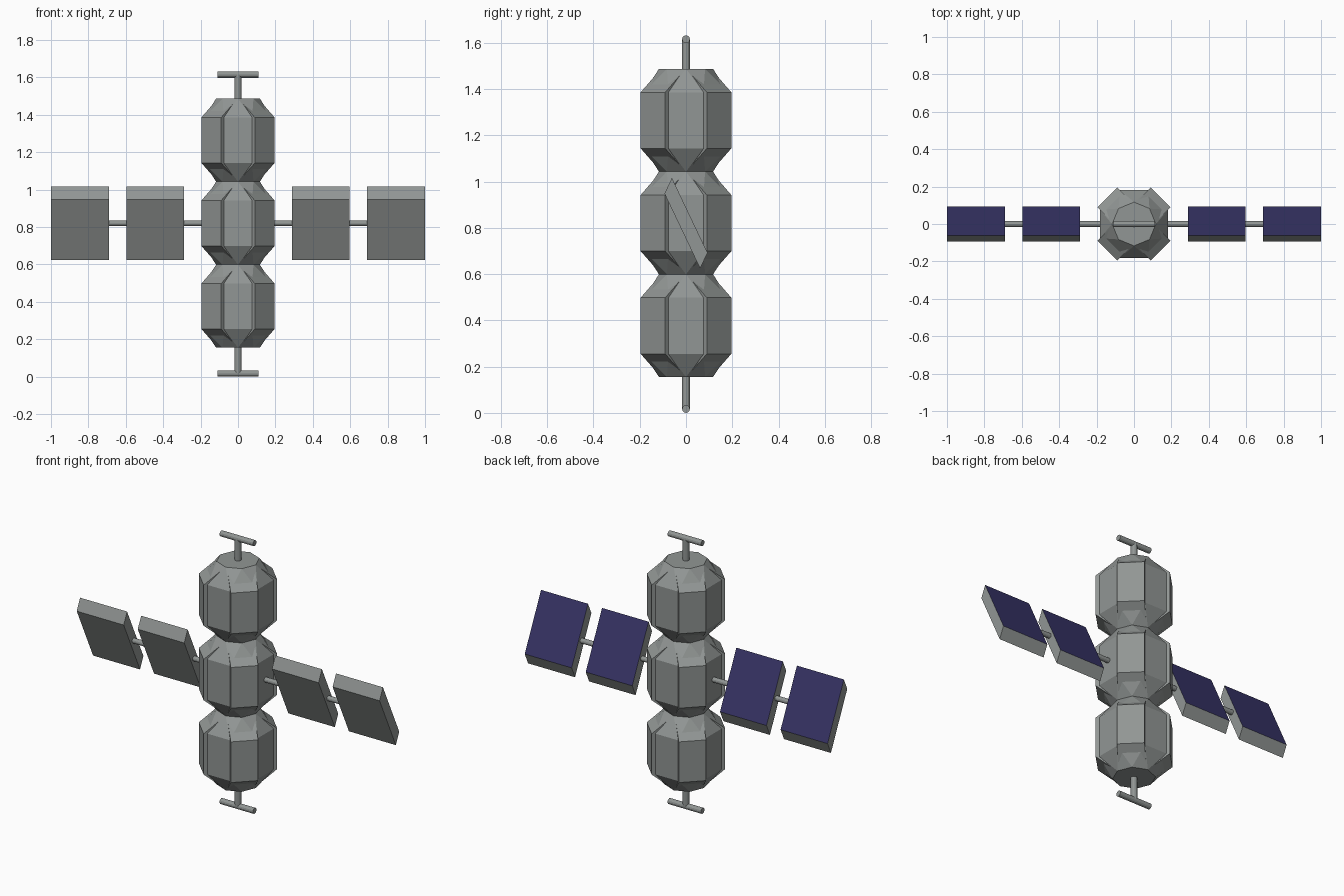
import bpy, bmesh, math
from mathutils import Matrix, Vector

if "Cube" in bpy.data.objects:
    bpy.data.objects.remove(bpy.data.objects["Cube"])


def material(name, rgb):
    m = bpy.data.materials.new(name)
    m.diffuse_color = (*rgb, 1)
    m.use_nodes = True
    m.node_tree.nodes["Principled BSDF"].inputs["Base Color"].default_value = m.diffuse_color
    return m


GREY = material("hull grey", (0.285, 0.305, 0.298))
BLUE = material("solar cell blue", (0.038, 0.034, 0.135))


def finish(name, bm, mats=(GREY,)):
    bmesh.ops.recalc_face_normals(bm, faces=bm.faces)
    me = bpy.data.meshes.new(name)
    for m in mats:
        me.materials.append(m)
    if len(mats) > 1:  # solar cells cover the face turned up and to the back
        for f in bm.faces:
            f.normal_update()
            if f.normal.y > 0.5 and f.normal.z > 0:
                f.material_index = 1
    bm.to_mesh(me)
    bm.free()
    ob = bpy.data.objects.new(name, me)
    bpy.context.collection.objects.link(ob)
    return ob


def prism(bm, profile, x0, x1, mat=Matrix()):
    """Extrude a (y, z) profile along x."""
    a = [bm.verts.new(mat @ Vector((x0, y, z))) for y, z in profile]
    b = [bm.verts.new(mat @ Vector((x1, y, z))) for y, z in profile]
    n = len(profile)
    bm.faces.new(a)
    bm.faces.new(b[::-1])
    for i in range(n):
        bm.faces.new((a[i], a[(i + 1) % n], b[(i + 1) % n], b[i]))


def rod(name, p0, p1, r):
    p0, p1 = Vector(p0), Vector(p1)
    d = p1 - p0
    m = Matrix.Translation((p0 + p1) / 2) @ d.to_track_quat('Z', 'Y').to_matrix().to_4x4()
    bm = bmesh.new()
    bmesh.ops.create_cone(bm, cap_ends=True, segments=12, radius1=r, radius2=r,
                          depth=d.length, matrix=m)
    finish(name, bm)


# hull modules: octagonal drum, capped by smaller octagons turned by half a side
APO = 0.182
H = 0.444
for k, name in enumerate(("lower_module", "middle_module", "upper_module")):
    zb = 0.155 + k * H
    bm = bmesh.new()
    rings = []
    for r, z, off in ((0.117, 0, 0), (APO / math.cos(math.pi / 8), 0.1, 0.5),
                      (APO / math.cos(math.pi / 8), 0.343, 0.5), (0.117, H, 0)):
        rings.append([bm.verts.new((r * math.cos((i + off) * math.pi / 4),
                                    r * math.sin((i + off) * math.pi / 4), zb + z))
                      for i in range(8)])
    c0, d0, d1, c1 = rings
    for i in range(8):
        j = (i + 1) % 8
        bm.faces.new((d0[i], d0[j], d1[j], d1[i]))
        for cap, drum in ((c0, d0), (c1, d1)):
            bm.faces.new((cap[i], cap[j], drum[i]))
            bm.faces.new((drum[i], cap[j], drum[j]))
    bm.faces.new(c0)
    bm.faces.new(c1)
    finish(name, bm)

    # raised plates on the four diagonal sides, with sloped ends
    bm = bmesh.new()
    profile = [(0.115, zb + 0.03), (0.202, zb + 0.1), (0.202, zb + 0.343),
               (0.115, zb + H - 0.03)]
    for q in range(4):
        prism(bm, profile, -0.075, 0.075,
              Matrix.Rotation(math.pi / 4 + q * math.pi / 2, 4, 'Z'))
    finish(name + "_plates", bm)

# mast stubs with cross bars at both ends
for name, z0, z1 in (("lower", 0.17, 0.017), ("upper", 1.47, 1.615)):
    rod(name + "_mast", (0, 0, z0), (0, 0, z1), 0.018)
    rod(name + "_crossbar", (-0.11, 0, z1), (0.11, 0, z1), 0.017)

# wing spar
rod("wing_spar", (-0.72, 0, 0.82), (0.72, 0, 0.82), 0.015)

# tilted solar panels
tilted = [(-0.061, 1.016), (-0.093, 0.948), (0.061, 0.624), (0.093, 0.692)]
for side, s in (("right", 1), ("left", -1)):
    for part, x0, x1 in (("inner", 0.29, 0.597), ("outer", 0.69, 1.0)):
        bm = bmesh.new()
        prism(bm, tilted, s * x0, s * x1)
        finish(f"{side}_{part}_solar_panel", bm, (GREY, BLUE))
